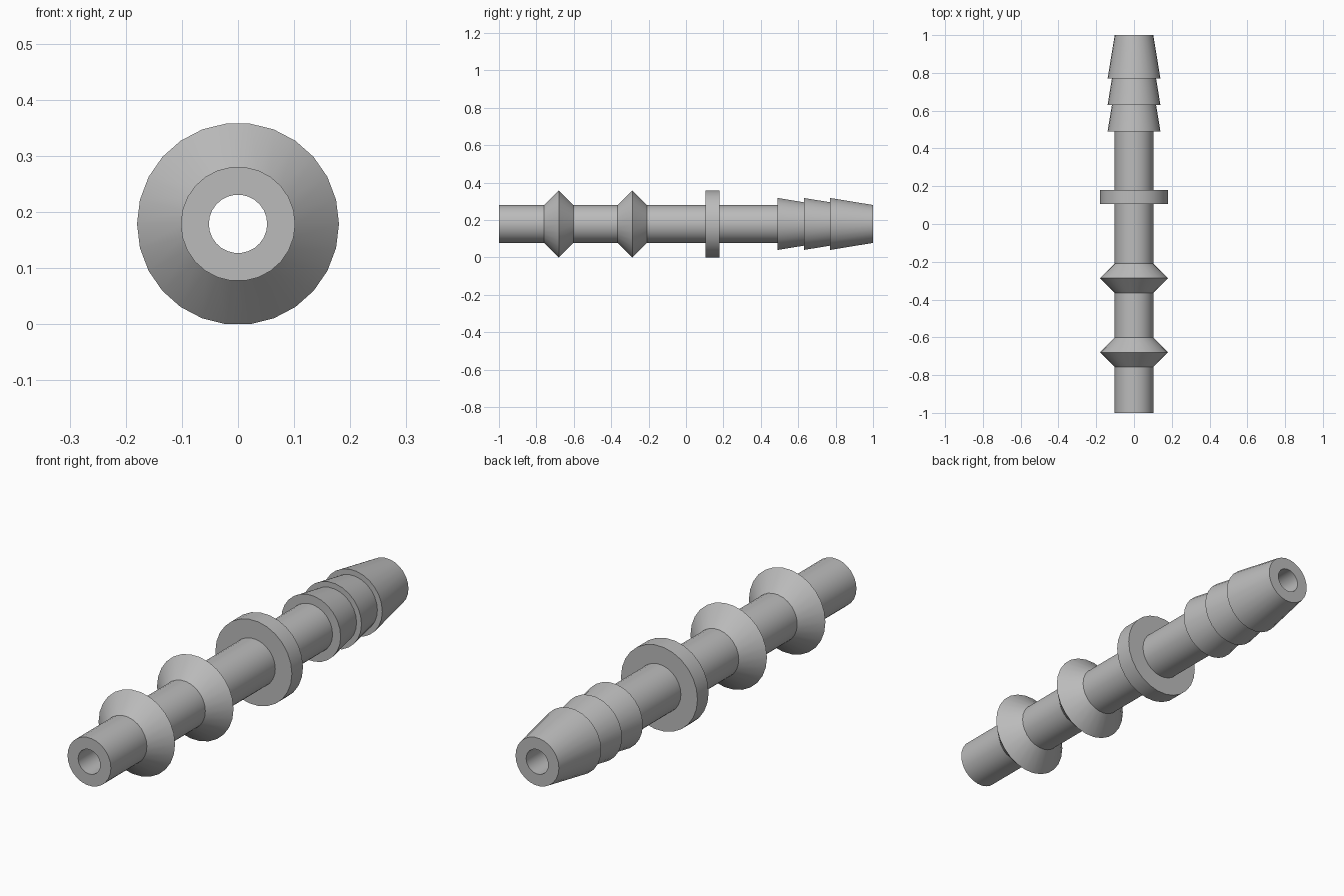
import bpy, bmesh
from math import cos, sin, pi, radians

SIDES = 26
BORE, TUBE, RIM, BARB = 0.052, 0.102, 0.18, 0.14
SEAT = 0.09                       # inner radius of rings sunk into the tube wall
AXIS_Z = RIM * cos(pi / SIDES)    # the rims rest on the ground

default = bpy.data.objects.get("Cube")
if default:
    bpy.data.objects.remove(default, do_unlink=True)

grey = bpy.data.materials.new("plain grey")
grey.use_nodes = True
colour = (0.5, 0.5, 0.5, 1)
grey.diffuse_color = colour
grey.node_tree.nodes["Principled BSDF"].inputs["Base Color"].default_value = colour


def lathe(name, profile):
    """Spin a closed (y, radius) outline around the long axis."""
    bm = bmesh.new()
    rings = []
    for i in range(SIDES):
        a = 2 * pi * i / SIDES
        rings.append([bm.verts.new((r * cos(a), y, AXIS_Z + r * sin(a)))
                      for y, r in profile])
    for i in range(SIDES):
        here, after = rings[i], rings[(i + 1) % SIDES]
        for j in range(len(profile)):
            k = (j + 1) % len(profile)
            bm.faces.new((here[j], here[k], after[k], after[j]))
    bmesh.ops.recalc_face_normals(bm, faces=bm.faces)
    mesh = bpy.data.meshes.new(name)
    bm.to_mesh(mesh)
    bm.free()
    mesh.materials.append(grey)
    obj = bpy.data.objects.new(name, mesh)
    bpy.context.collection.objects.link(obj)
    bpy.ops.object.select_all(action='DESELECT')
    obj.select_set(True)
    bpy.context.view_layer.objects.active = obj
    bpy.ops.object.shade_smooth_by_angle(angle=radians(30))


# Hollow tube
TIP_START = 0.49
lathe("tube", [(-1, BORE), (-1, TUBE), (TIP_START, TUBE), (TIP_START, BORE)])

# Two pointed ridges near the front
for name, y in (("front_ridge", -0.68), ("middle_ridge", -0.287)):
    half = RIM - TUBE
    lathe(name, [(y - half, SEAT), (y - half, TUBE), (y, RIM),
                 (y + half, TUBE), (y + half, SEAT)])

# Flat collar
lathe("collar", [(0.105, SEAT), (0.105, RIM), (0.18, RIM), (0.18, SEAT)])

# Hose tip: three barbs tapering at the same slope
outline = [(TIP_START, BORE)]
slope = (BARB - TUBE) / 0.23
for start, end in ((TIP_START, 0.63), (0.63, 0.77), (0.77, 1)):
    outline += [(start, BARB), (end, BARB - slope * (end - start))]
outline.append((1, BORE))
lathe("barbed_tip", outline)
